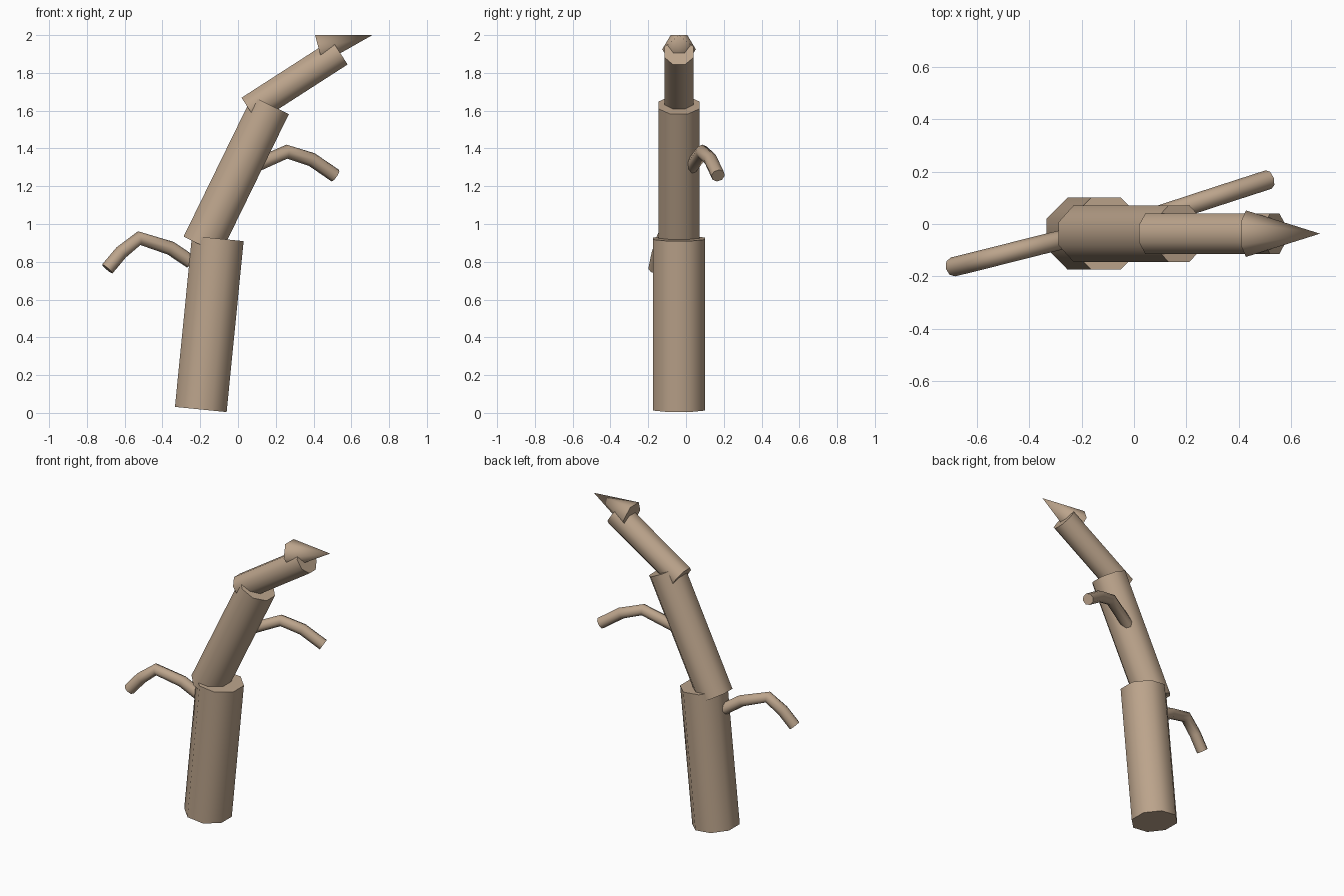
import bpy
import math
from mathutils import Vector, Matrix

cube = bpy.data.objects.get("Cube")
if cube:
    bpy.data.objects.remove(cube, do_unlink=True)

COLOUR = (0.50, 0.37, 0.26, 1.0)
bark = bpy.data.materials.new("tan_bark")
bark.use_nodes = True
bark.diffuse_color = COLOUR
bark.node_tree.nodes["Principled BSDF"].inputs["Base Color"].default_value = COLOUR
bark.node_tree.nodes["Principled BSDF"].inputs["Roughness"].default_value = 0.9

TRUNK_Y = -0.037


def finish(obj, name):
    """Name the part, colour it and round its sides while the caps stay sharp."""
    obj.name = name
    obj.data.materials.clear()
    obj.data.materials.append(bark)
    bpy.ops.object.select_all(action="DESELECT")
    obj.select_set(True)
    bpy.context.view_layer.objects.active = obj
    bpy.ops.object.shade_smooth_by_angle(angle=math.radians(62))


def log(name, start, end, half_width, sides=8, tip=False):
    """Tapered or straight prism in the trunk plane, flat sides facing front and back."""
    a = Vector((start[0], TRUNK_Y, start[1]))
    b = Vector((end[0], TRUNK_Y, end[1]))
    axis = (b - a).normalized()
    side = Vector((0, 1, 0))
    radius = half_width / math.cos(math.pi / sides)
    bpy.ops.mesh.primitive_cone_add(vertices=sides, radius1=radius,
                                    radius2=0 if tip else radius,
                                    depth=(b - a).length)
    obj = bpy.context.object
    # The pointed tip keeps a corner to each side; the logs turn half a step
    spin = Matrix.Rotation(0 if tip else math.pi / sides, 4, "Z")
    frame = Matrix((side.cross(axis), side, axis)).transposed().to_4x4()
    obj.data.transform(Matrix.Translation((a + b) / 2) @ frame @ spin)
    finish(obj, name)


def branch(name, points, radius=0.037):
    """Bent tube along a short path."""
    curve = bpy.data.curves.new(name, "CURVE")
    curve.dimensions = "3D"
    curve.bevel_depth = radius
    curve.bevel_resolution = 2
    curve.use_fill_caps = True
    spline = curve.splines.new("POLY")
    spline.points.add(len(points) - 1)
    for p, co in zip(spline.points, points):
        p.co = (*co, 1)
    obj = bpy.data.objects.new(name, curve)
    bpy.context.collection.objects.link(obj)
    bpy.ops.object.select_all(action="DESELECT")
    obj.select_set(True)
    bpy.context.view_layer.objects.active = obj
    bpy.ops.object.convert(target="MESH")
    finish(bpy.context.object, name)


# Trunk, leaning further with each piece
log("lower_trunk", (-0.197, 0.018), (-0.107, 0.923), 0.1375)
log("middle_trunk", (-0.191, 0.886), (0.172, 1.629), 0.108)
log("upper_trunk", (0.061, 1.603), (0.538, 1.910), 0.078)
log("pointed_tip", (0.428, 1.925), (0.711, 2.0), 0.077, sides=6, tip=True)

# Drooping side branches
branch("left_branch", [(0.07, 0.025, 1.30), (0.259, 0.087, 1.383),
                       (0.391, 0.130, 1.341), (0.515, 0.170, 1.256)])
branch("right_branch", [(-0.25, -0.054, 0.80), (-0.357, -0.080, 0.872),
                        (-0.523, -0.122, 0.925), (-0.618, -0.146, 0.85),
                        (-0.692, -0.164, 0.762)])
